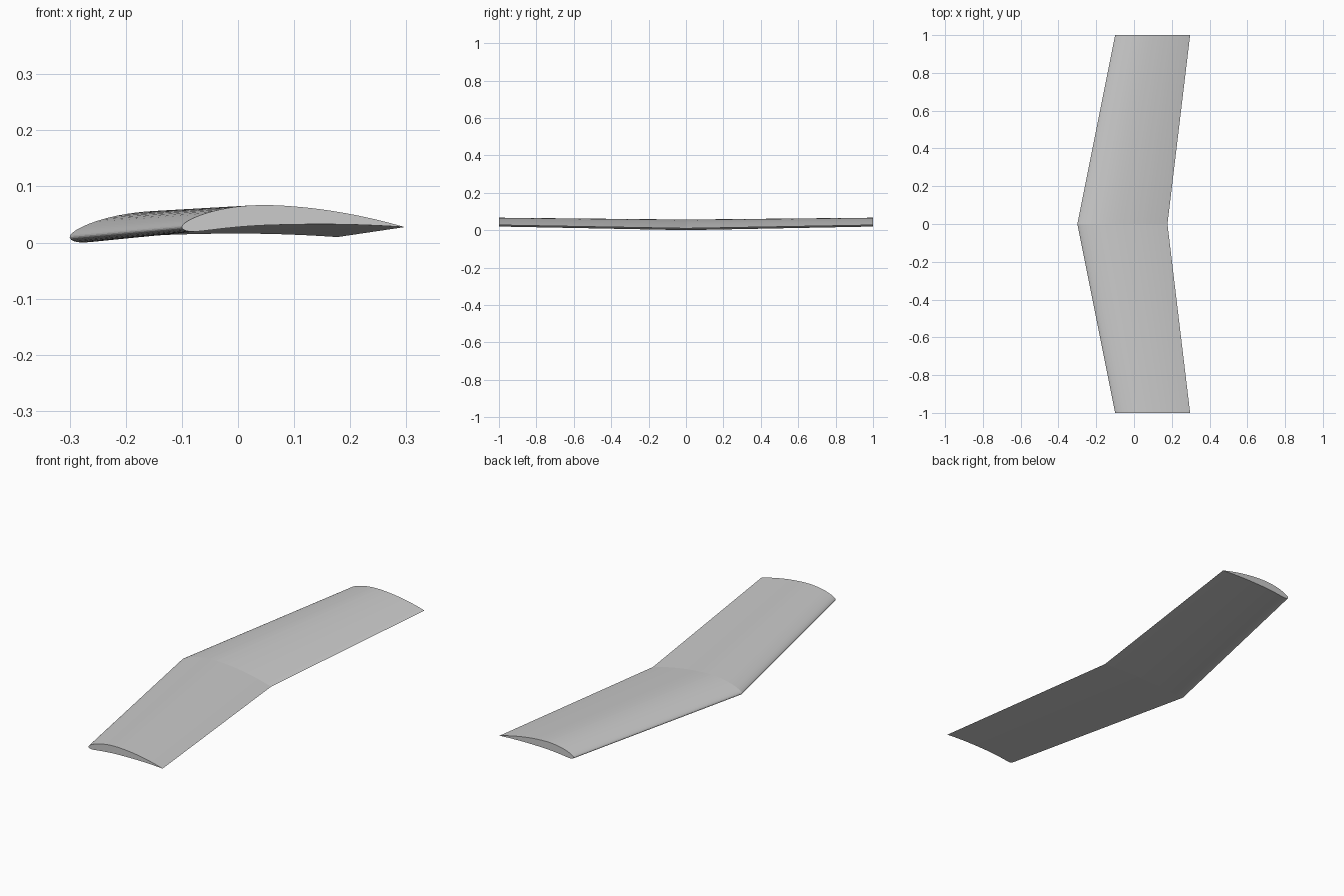
import bpy
import bmesh
from math import cos, exp, pi, sqrt

cube = bpy.data.objects.get("Cube")
if cube:
    bpy.data.objects.remove(cube, do_unlink=True)

STEPS = 40                      # points along each surface
CAMBER, PEAK, THICK = 0.054, 0.4, 0.092


def surface(t, side):
    """Height of the cambered airfoil at chord fraction t (side +1 top, -1 bottom)."""
    p = PEAK if t < PEAK else 1 - PEAK
    lead = 0 if t < PEAK else 1 - 2 * PEAK
    camber = CAMBER / p**2 * (lead + 2 * PEAK * t - t * t)
    half = 5 * THICK * (0.2969 * sqrt(t) - 0.126 * t - 0.3516 * t**2
                        + 0.2843 * t**3 - 0.1036 * t**4)
    droop = 0.3 * t * exp(-t / 0.05) if side < 0 else 0
    return camber + side * half - droop


def section(bm, y, lead_x, chord, z):
    """Closed airfoil loop: trailing edge, over the top, back underneath."""
    ts = [(1 - cos(pi * i / STEPS)) / 2 for i in range(STEPS + 1)]
    loop = [(t, surface(t, 1)) for t in reversed(ts)]
    loop += [(t, surface(t, -1)) for t in ts[1:-1]]
    return [bm.verts.new((lead_x + chord * t, y, z + chord * h)) for t, h in loop]


# Swept wing with slight dihedral: tip, root, tip
bm = bmesh.new()
tip = dict(lead_x=-0.1, chord=0.397, z=0.0275)
root = dict(lead_x=-0.3, chord=0.477, z=0.0097)
loops = [section(bm, -1, **tip), section(bm, 0, **root), section(bm, 1, **tip)]
for a, b in zip(loops, loops[1:]):
    for i in range(len(a)):
        j = (i + 1) % len(a)
        bm.faces.new((a[i], a[j], b[j], b[i]))
bm.faces.new(loops[0])
bm.faces.new(loops[-1])
bmesh.ops.recalc_face_normals(bm, faces=bm.faces)

mesh = bpy.data.meshes.new("wing")
bm.to_mesh(mesh)
bm.free()
wing = bpy.data.objects.new("wing", mesh)
bpy.context.collection.objects.link(wing)

# Plain grey finish
grey = bpy.data.materials.new("light grey")
grey.use_nodes = True
color = (0.6, 0.6, 0.6, 1)
grey.diffuse_color = color
grey.node_tree.nodes["Principled BSDF"].inputs["Base Color"].default_value = color
mesh.materials.append(grey)
